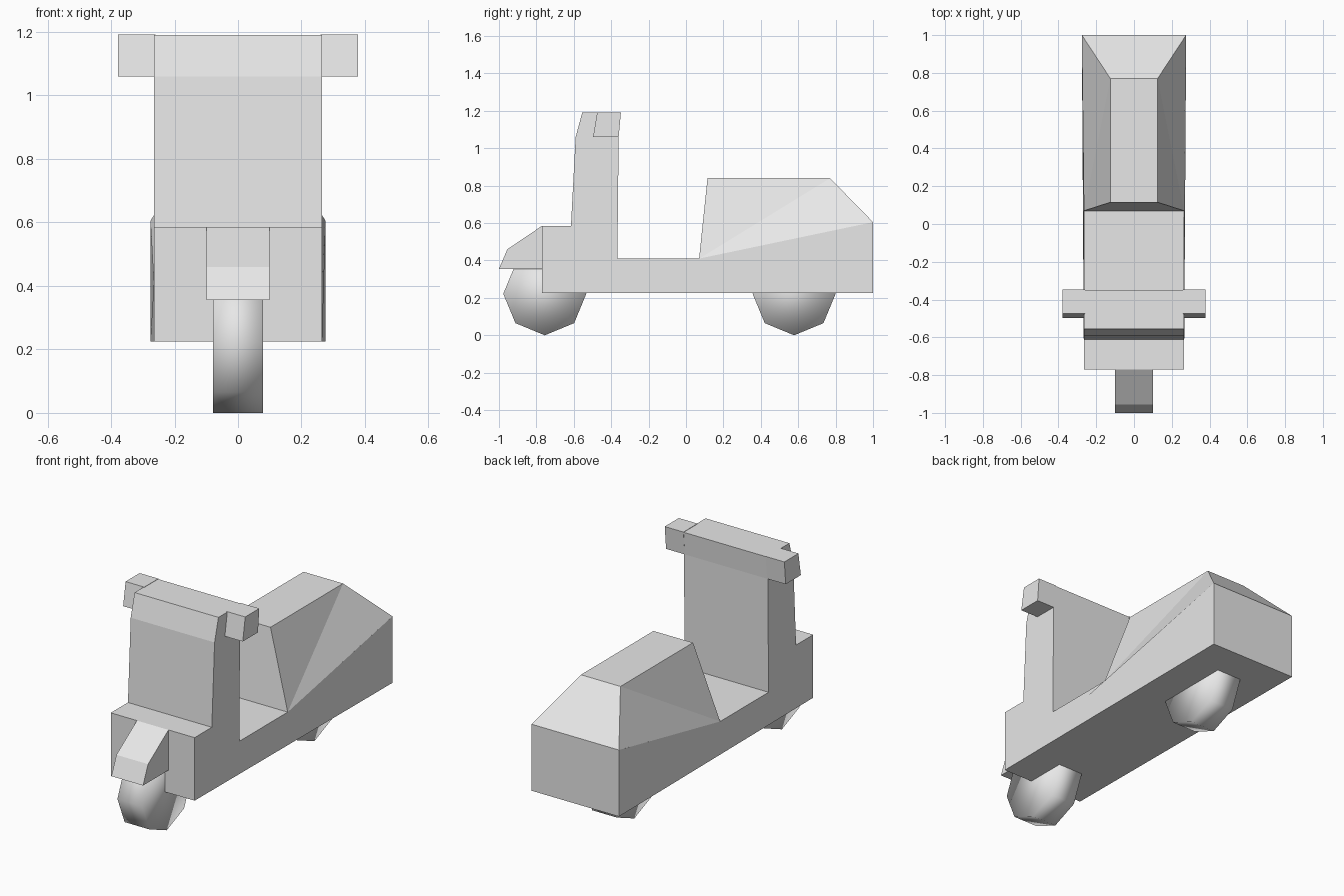
import bpy
import bmesh
import math
from mathutils import Matrix

cube = bpy.data.objects.get("Cube")
if cube:
    bpy.data.objects.remove(cube, do_unlink=True)

# One plain colour for the whole model
grey = bpy.data.materials.new("plain_grey")
grey.use_nodes = True
grey.diffuse_color = (0.8, 0.8, 0.8, 1)
grey.node_tree.nodes["Principled BSDF"].inputs["Base Color"].default_value = (0.8, 0.8, 0.8, 1)


def finish(name, bm, smooth=False):
    """Turn a bmesh into a named, coloured object."""
    bmesh.ops.recalc_face_normals(bm, faces=bm.faces)
    for face in bm.faces:
        face.smooth = smooth
    mesh = bpy.data.meshes.new(name)
    bm.to_mesh(mesh)
    bm.free()
    mesh.materials.append(grey)
    obj = bpy.data.objects.new(name, mesh)
    bpy.context.collection.objects.link(obj)
    return obj


def prism(name, profile, left, right):
    """Span a (y, z) side profile across x; left and right give x at each y."""
    bm = bmesh.new()
    sides = [[bm.verts.new((edge(y), y, z)) for y, z in profile] for edge in (left, right)]
    bm.faces.new(sides[0])
    bm.faces.new(sides[1])
    for i in range(len(profile)):
        j = (i + 1) % len(profile)
        bm.faces.new((sides[0][i], sides[0][j], sides[1][j], sides[1][i]))
    return finish(name, bm)


def body_width(y):
    return 0.265 + 0.012 * max(0, y - 0.07)


# Body: leg shield, floorboard and tail block
body_profile = [(-0.77, 0.225), (-0.77, 0.585), (-0.615, 0.585), (-0.59, 1.06),
                (-0.555, 1.19), (-0.35, 1.19), (-0.36, 1.06), (-0.367, 0.41),
                (0.07, 0.41), (1, 0.605), (1, 0.225)]
prism("body", body_profile, body_width, lambda y: -body_width(y))

# Handlebar grips on both ends of the shield top
grip_profile = [(-0.497, 1.06), (-0.475, 1.192), (-0.348, 1.192), (-0.36, 1.06)]
for side, label in ((1, "left"), (-1, "right")):
    prism(label + "_grip", grip_profile, lambda y: side * 0.26, lambda y: side * 0.378)

# Front fender
fender_profile = [(-1, 0.355), (-0.955, 0.46), (-0.77, 0.585), (-0.77, 0.355)]
prism("front_fender", fender_profile, lambda y: 0.1, lambda y: -0.1)

# Tapered seat, each flank folded along one diagonal
bm = bmesh.new()
rings = []
for s in (1, -1):
    points = [(0.265, 0.07, 0.41), (0.125, 0.115, 0.84), (0.125, 0.77, 0.84), (0.276, 1, 0.605)]
    ring = [bm.verts.new((s * x, y, z)) for x, y, z in points]
    bm.faces.new((ring[0], ring[1], ring[2]))
    bm.faces.new((ring[0], ring[2], ring[3]))
    rings.append(ring)
for i in range(3):
    bm.faces.new((rings[0][i], rings[0][i + 1], rings[1][i + 1], rings[1][i]))
bm.normal_update()
seat = finish("seat", bm)
if seat.data.polygons[5].normal.z < 0:
    seat.data.flip_normals()

# Eight-sided wheels with soft shading
for name, y in (("front_wheel", -0.755), ("rear_wheel", 0.578)):
    bm = bmesh.new()
    placing = Matrix.Translation((0, y, 0.222)) @ Matrix.Rotation(math.pi / 2, 4, "Y")
    bmesh.ops.create_cone(bm, cap_ends=True, segments=8, radius1=0.222, radius2=0.222,
                          depth=0.156, matrix=placing)
    finish(name, bm, smooth=True)
